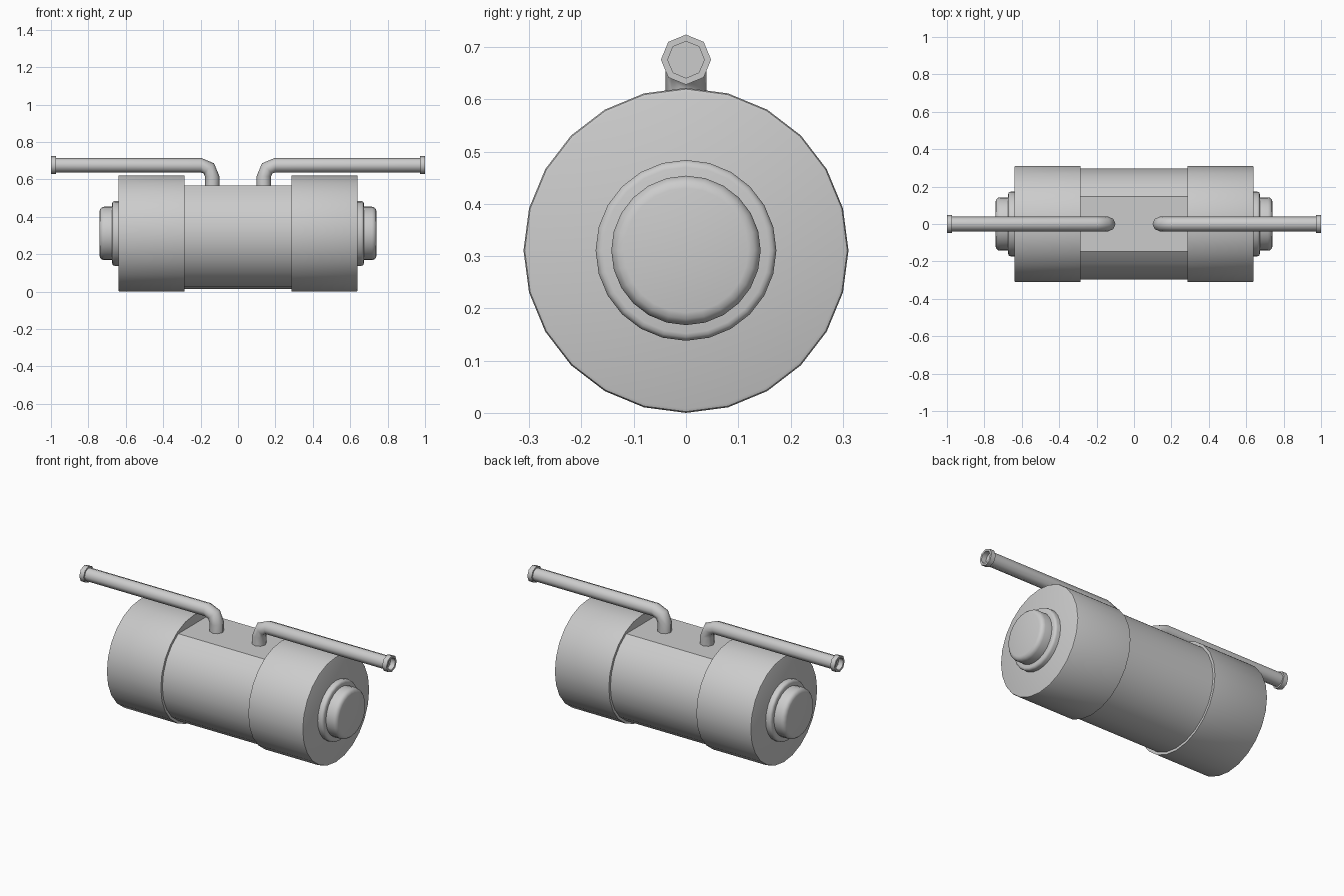
import bpy, bmesh
from math import sin, cos, pi, radians
from mathutils import Vector

if "Cube" in bpy.data.objects:
    bpy.data.objects.remove(bpy.data.objects["Cube"])

CZ = 0.311  # height of the drum axis


def loft(name, rings, smooth, mirror=True):
    """Skin a list of vertex rings, cap both ends, mirror across x."""
    bm = bmesh.new()
    loops = [[bm.verts.new(p) for p in ring] for ring in rings]
    n = len(loops[0])
    for a, b in zip(loops, loops[1:]):
        for i in range(n):
            j = (i + 1) % n
            bm.faces.new((a[i], a[j], b[j], b[i]))
    bm.faces.new(loops[0][::-1])
    bm.faces.new(loops[-1])
    bmesh.ops.recalc_face_normals(bm, faces=bm.faces[:])
    me = bpy.data.meshes.new(name)
    bm.to_mesh(me)
    bm.free()
    ob = bpy.data.objects.new(name, me)
    bpy.context.collection.objects.link(ob)
    bpy.ops.object.select_all(action='DESELECT')
    ob.select_set(True)
    bpy.context.view_layer.objects.active = ob
    bpy.ops.object.shade_smooth_by_angle(angle=radians(smooth))
    if mirror:
        ob.modifiers.new("mirror", 'MIRROR').use_mirror_merge = False
    return ob


def disc(x, r, steps=range(24)):
    return [(x, r * sin(k * pi / 12), CZ + r * cos(k * pi / 12)) for k in steps]


def drum(name, x0, x1, r, bevel, segs):
    """Cylinder along x with a rounded outer rim."""
    rings = [disc(x0, r)]
    for i in range(segs + 1):
        a = i / segs * pi / 2
        rings.append(disc(x1 - bevel + bevel * sin(a), r - bevel + bevel * cos(a)))
    return loft(name, rings, 35)


# Central body with a flat cut along the top (two facets each side removed)
flat = range(2, 23)
loft("central_body", [disc(-0.30, 0.296, flat), disc(0.30, 0.296, flat)], 35, False)

# End drums, collars and knobs
drum("end_drum", 0.285, 0.64, 0.311, 0.008, 2)
drum("end_collar", 0.63, 0.673, 0.173, 0.014, 3)
drum("end_knob", 0.66, 0.74, 0.143, 0.024, 3)


# Bent pipe with a flanged, hollow end
def ring(x, z, r, a):
    """Octagon centred at (x, z) whose heading is a (0 = up, 90 degrees = +x)."""
    u = Vector((-cos(a), 0, sin(a)))
    v = Vector((0, 1, 0))
    return [Vector((x, 0, z)) + r * (u * cos(k * pi / 4) + v * sin(k * pi / 4))
            for k in range(8)]


PZ, PX, R, BEND = 0.676, 0.138, 0.039, 0.06
pipe = [ring(PX, 0.54, R, 0)]
for i in range(3):
    a = i * pi / 4
    pipe.append(ring(PX + BEND * (1 - cos(a)), PZ - BEND + BEND * sin(a), R, a))
for x, r in ((0.972, R), (0.972, 0.048), (1.0, 0.048), (1.0, 0.035), (0.97, 0.035)):
    pipe.append(ring(x, PZ, r, pi / 2))
loft("bent_pipe", pipe, 50)
